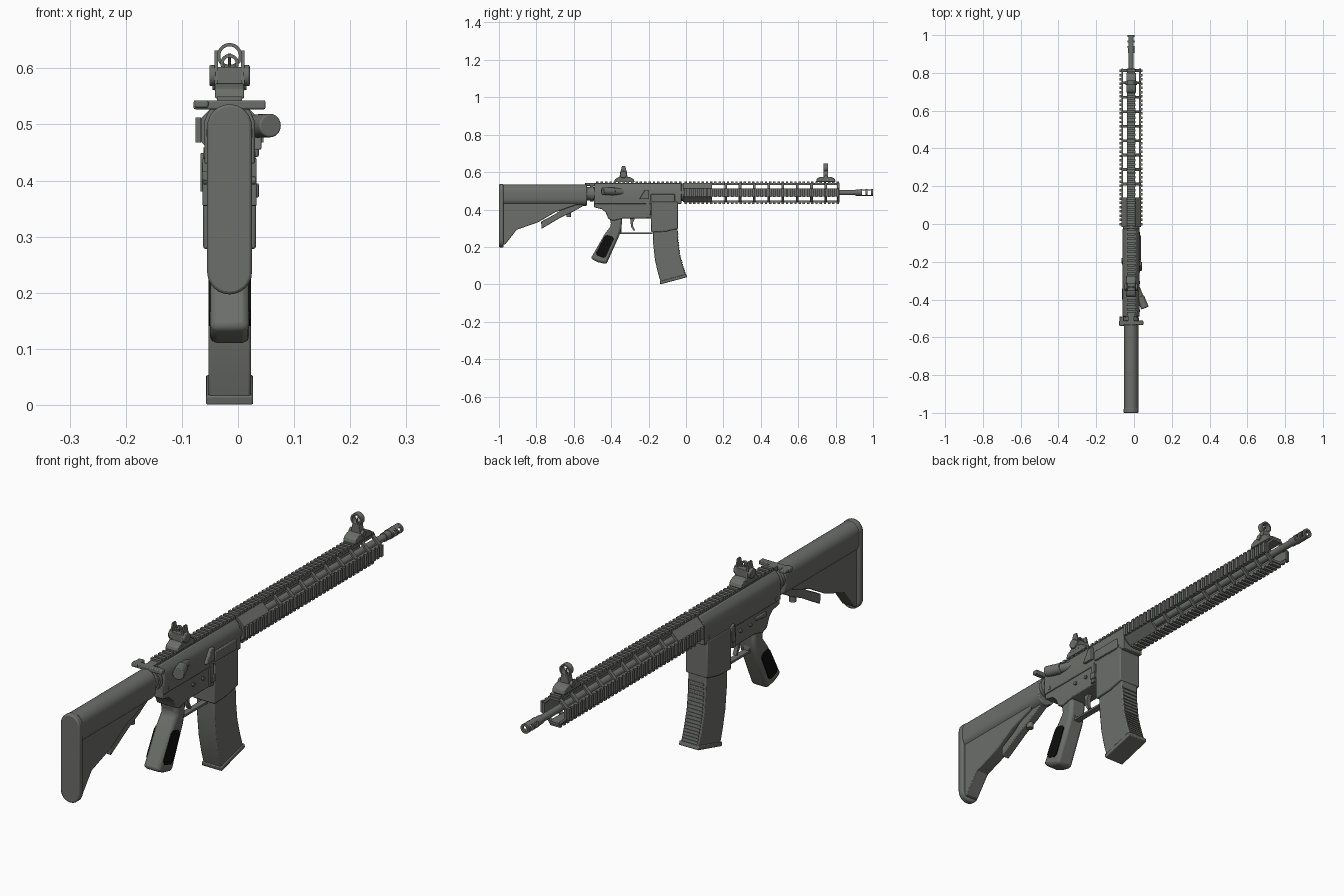
import bpy, bmesh, math
from mathutils import Matrix, Vector

CX, ZC = -0.015, 0.49          # centre line of the barrel


def material(name, c):
    m = bpy.data.materials.new(name)
    m.diffuse_color = (*c, 1)
    return m


GREY = material("gunmetal grey", (0.15, 0.157, 0.145))
BLACK = material("grip black", (0.004, 0.004, 0.004))


def finish(name, bm, mat=GREY, bevel=0):
    bmesh.ops.recalc_face_normals(bm, faces=bm.faces)
    me = bpy.data.meshes.new(name)
    bm.to_mesh(me)
    bm.free()
    me.materials.append(mat)
    ob = bpy.data.objects.new(name, me)
    bpy.context.collection.objects.link(ob)
    if bevel:
        b = ob.modifiers.new("bevel", 'BEVEL')
        b.width, b.segments, b.limit_method = bevel, 2, 'ANGLE'
        b.angle_limit = math.radians(40)
    return ob


def extrude(bm, pts, step):
    """Flat polygon of 3D points swept along a vector."""
    f = bm.faces.new([bm.verts.new(p) for p in pts])
    r = bmesh.ops.extrude_face_region(bm, geom=[f])
    bmesh.ops.translate(bm, vec=step, verts=[v for v in r['geom'] if isinstance(v, bmesh.types.BMVert)])


def side(name, pts, hw, bevel=0, mat=GREY, x=0):
    """Side profile (y, z) with half width hw, x measured from the centre line."""
    bm = bmesh.new()
    extrude(bm, [(CX + x - hw, y, z) for y, z in pts], (2 * hw, 0, 0))
    return finish(name, bm, mat, bevel)


def along(name, pts, y0, y1, bevel=0):
    """Cross-section (x, z) swept along y."""
    bm = bmesh.new()
    extrude(bm, [(CX + x, y0, z) for x, z in pts], (0, y1 - y0, 0))
    return finish(name, bm, GREY, bevel)


def add_box(bm, x0, x1, y0, y1, z0, z1):
    extrude(bm, [(x0, y0, z0), (x1, y0, z0), (x1, y0, z1), (x0, y0, z1)], (0, y1 - y0, 0))


def box(name, x0, x1, y0, y1, z0, z1, bevel=0, mat=GREY):
    bm = bmesh.new()
    add_box(bm, CX + x0, CX + x1, y0, y1, z0, z1)
    return finish(name, bm, mat, bevel)


def cyl(name, a, b, r, n=24, bevel=0):
    a, b = Vector(a), Vector(b)
    bm = bmesh.new()
    q = (b - a).to_track_quat('Z', 'Y').to_matrix().to_4x4()
    bmesh.ops.create_cone(bm, cap_ends=True, segments=n, radius1=r, radius2=r, depth=(b - a).length,
                          matrix=Matrix.Translation((a + b) / 2) @ q)
    return finish(name, bm, GREY, bevel)


def ring(name, n, ro, ri, y0, y1, zc=ZC, turn=0.0):
    """Hollow ring around the y direction."""
    bm = bmesh.new()
    loops = []
    for r, y in ((ro, y0), (ro, y1), (ri, y1), (ri, y0)):
        loops.append([bm.verts.new((CX + r * math.cos(turn + i * math.tau / n), y,
                                    zc + r * math.sin(turn + i * math.tau / n))) for i in range(n)])
    for k in range(4):
        a, b = loops[k], loops[(k + 1) % 4]
        for i in range(n):
            j = (i + 1) % n
            bm.faces.new((a[i], a[j], b[j], b[i]))
    return finish(name, bm)


def capsule(r, z0, z1, n=12):
    top = [(r * math.cos(i * math.pi / n), z1 - r + r * math.sin(i * math.pi / n)) for i in range(n + 1)]
    return top + [(-x, z0 + r - (z - z1 + r)) for x, z in top]


def rail(name, y0, y1, quarter, r0, r1, hw=0.022, pitch=0.0228):
    """Toothed accessory rail, turned by quarter turns about the barrel."""
    bm = bmesh.new()
    add_box(bm, -hw + 0.001, hw - 0.001, y0, y1, r0, r1 - 0.009)
    n = round((y1 - y0) / pitch)
    p = (y1 - y0) / n
    for i in range(n):
        y = y0 + (i + 0.22) * p
        add_box(bm, -hw, hw, y, y + p * 0.56, r1 - 0.0095, r1)
    bmesh.ops.transform(bm, verts=bm.verts,
                        matrix=Matrix.Translation((CX, 0, ZC)) @ Matrix.Rotation(quarter * math.pi / 2, 4, 'Y'))
    return finish(name, bm)


# Stock: tube, web, butt pad, adjusting lever
along("stock_tube", capsule(0.038, 0.42, 0.534), -0.985, -0.53, 0.004)
along("butt_pad", capsule(0.04, 0.197, 0.536), -1.0, -0.975, 0.005)
side("stock_web", [(-0.98, 0.46), (-0.98, 0.21), (-0.965, 0.215), (-0.905, 0.292), (-0.79, 0.332),
                   (-0.70, 0.385), (-0.60, 0.42), (-0.56, 0.46)], 0.028, 0.004)
side("stock_lever", [(-0.775, 0.335), (-0.772, 0.297), (-0.67, 0.357), (-0.60, 0.39), (-0.53, 0.43),
                     (-0.55, 0.44), (-0.64, 0.42), (-0.70, 0.375)], 0.016, 0.003)
cyl("lever_pin", (CX, -0.627, 0.36), (CX, -0.627, 0.43), 0.013)
cyl("buffer_tube", (CX, -0.56, 0.485), (CX, -0.48, 0.485), 0.036, 32)
cyl("castle_nut", (CX, -0.512, 0.485), (CX, -0.495, 0.485), 0.042, 16)

# Upper receiver with its top rail
along("upper_receiver", [(-0.045, 0.43), (0.045, 0.43), (0.045, 0.505), (0.038, 0.522), (0.024, 0.538),
                         (-0.024, 0.538), (-0.038, 0.522), (-0.045, 0.505)], -0.49, -0.025, 0.003)
rail("receiver_rail", -0.485, -0.02, 0, 0.04, 0.06)
box("dust_cover", 0.03, 0.052, -0.19, -0.06, 0.442, 0.482, 0.003)
side("case_deflector", [(-0.25, 0.455), (-0.2, 0.455), (-0.2, 0.505), (-0.22, 0.505)], 0.012, 0.003, x=0.045)
cyl("forward_assist_housing", (CX + 0.025, -0.33, 0.495), (CX + 0.055, -0.405, 0.497), 0.018)
cyl("forward_assist_button", (CX + 0.048, -0.385, 0.497), (CX + 0.073, -0.445, 0.498), 0.021, 24, 0.003)

# Charging handle
box("charging_handle", -0.064, 0.064, -0.535, -0.512, 0.527, 0.543, 0.003)
box("charging_handle_shaft", -0.016, 0.016, -0.52, -0.47, 0.525, 0.543)
side("charging_latch", [(-0.54, 0.53), (-0.49, 0.53), (-0.49, 0.543), (-0.54, 0.543)], 0.012, 0.003, x=-0.05)

# Lower receiver and magazine well
side("lower_receiver", [(-0.492, 0.46), (-0.492, 0.412), (-0.45, 0.402), (-0.43, 0.385), (-0.415, 0.35),
                        (-0.39, 0.34), (-0.34, 0.352), (-0.17, 0.352), (-0.06, 0.36), (-0.04, 0.46)], 0.04, 0.003)
side("magazine_well", [(-0.188, 0.44), (-0.186, 0.278), (-0.11, 0.282), (-0.042, 0.298), (-0.042, 0.44)],
     0.047, 0.004)
for s, n in ((-1, "left"), (1, "right")):
    side("receiver_fence_" + n, [(-0.215, 0.355), (-0.195, 0.355), (-0.195, 0.44), (-0.215, 0.44)],
         0.006, 0.002, x=s * 0.042)
    for i, (y, z) in enumerate(((-0.31, 0.40), (-0.25, 0.40), (-0.46, 0.445), (-0.06, 0.452))):
        cyl(f"pin_{n}_{i}", (CX + s * 0.03, y, z), (CX + s * 0.0465, y, z), 0.007, 12)
side("magazine_release", [(-0.212, 0.37), (-0.188, 0.37), (-0.188, 0.395), (-0.212, 0.395)], 0.005, 0.002, x=0.047)
side("bolt_catch", [(-0.21, 0.38), (-0.185, 0.38), (-0.18, 0.44), (-0.2, 0.45)], 0.005, 0.002, x=-0.047)
side("safety_lever", [(-0.40, 0.40), (-0.34, 0.405), (-0.34, 0.417), (-0.40, 0.417)], 0.005, 0.002, x=-0.043)

# Trigger and guard
side("trigger_guard", [(-0.36, 0.35), (-0.358, 0.27), (-0.18, 0.27), (-0.18, 0.278), (-0.345, 0.278),
                       (-0.35, 0.35)], 0.012)
side("trigger", [(-0.30, 0.36), (-0.27, 0.36), (-0.283, 0.33), (-0.283, 0.31), (-0.272, 0.288),
                 (-0.28, 0.286), (-0.294, 0.308), (-0.296, 0.33)], 0.008)

# Grip with black side panels
side("grip", [(-0.41, 0.37), (-0.34, 0.37), (-0.345, 0.30), (-0.355, 0.265), (-0.425, 0.108),
              (-0.47, 0.118), (-0.51, 0.137), (-0.435, 0.268), (-0.40, 0.315)], 0.035, 0.012)
for s, n in ((-1, "left"), (1, "right")):
    side("grip_panel_" + n, [(-0.435, 0.256), (-0.424, 0.264), (-0.395, 0.257), (-0.385, 0.243),
                             (-0.428, 0.148), (-0.44, 0.141), (-0.475, 0.153), (-0.482, 0.168)],
         0.002, 0, BLACK, s * 0.036)

# Curved magazine with ridges on the front and a floor plate
rear = [(-0.178, 0.30), (-0.176, 0.22), (-0.166, 0.13), (-0.15, 0.06), (-0.135, 0.012)]
front = [(-0.045, 0.31), (-0.042, 0.23), (-0.034, 0.16), (-0.018, 0.10), (0.0, 0.046)]
side("magazine", rear + front[::-1], 0.038, 0.004)
for k in range(4):
    (ya, za), (yb, zb) = front[k], front[k + 1]
    for i in range(5):
        y, z = ya + (yb - ya) * (i + 0.5) / 5, za + (zb - za) * (i + 0.5) / 5
        if z < 0.28:
            side(f"magazine_ridge_{k}_{i}", [(y - 0.012, z - 0.008), (y + 0.004, z - 0.004),
                                             (y + 0.003, z + 0.003), (y - 0.012, z)], 0.032)
side("magazine_floor_plate", [(-0.141, 0.016), (-0.137, 0.0), (0.006, 0.038), (0.002, 0.054)], 0.042, 0.003)

# Handguard: rear octagon sleeve, ribs with open windows, four rails
AP = 1 / math.cos(math.pi / 8)
T8 = math.pi / 8
ring("handguard_sleeve", 8, 0.051 * AP, 0.04 * AP, -0.015, 0.14, turn=T8)
for i in range(9):
    y = 0.205 + i * 0.0765
    if y < 0.8:
        ring(f"handguard_rib_{i}", 8, 0.0505 * AP, 0.042 * AP, y, y + 0.014, turn=T8)
ring("handguard_end_rib", 8, 0.0505 * AP, 0.042 * AP, 0.806, 0.82, turn=T8)
for q, n in enumerate(("top", "right", "bottom", "left")):
    rail("handguard_rail_" + n, -0.012, 0.822, q, 0.042, 0.0605)
cyl("barrel_nut", (CX, -0.04, ZC), (CX, 0.03, ZC), 0.044, 24)

# Barrel and slotted muzzle device
cyl("barrel", (CX, -0.03, ZC), (CX, 0.935, ZC), 0.0135)
cyl("muzzle_collar", (CX, 0.905, ZC), (CX, 0.938, ZC), 0.0165)
for i, y in enumerate((0.932, 0.961, 0.99)):
    ring(f"muzzle_ring_{i}", 20, 0.0185, 0.01, y, y + 0.01)
for s, n in ((-1, "bottom"), (1, "top")):
    bar = [(0.0175 * math.cos(a), ZC + s * 0.0185 * math.sin(a)) for a in
           [math.radians(40 + 20 * k) for k in range(6)]]
    along("muzzle_bar_" + n, bar, 0.935, 0.998)

# Front sight: clamp base, tapered stem, hooded ring with post
side("front_sight_base", [(0.695, 0.548), (0.80, 0.548), (0.795, 0.565), (0.775, 0.575), (0.72, 0.575),
                          (0.70, 0.565)], 0.026, 0.003)
along("front_sight_stem", [(-0.022, 0.565), (0.022, 0.565), (0.014, 0.606), (-0.014, 0.606)], 0.735, 0.76, 0.002)
ring("front_sight_hood", 28, 0.0225, 0.0165, 0.736, 0.759, 0.6225)
cyl("front_sight_post", (CX, 0.747, 0.60), (CX, 0.747, 0.626), 0.003, 10)
cyl("front_sight_pivot", (CX - 0.03, 0.747, 0.572), (CX + 0.03, 0.747, 0.572), 0.011, 16)

# Rear sight: clamp base, side wings, aperture, knobs
side("rear_sight_base", [(-0.385, 0.546), (-0.275, 0.546), (-0.28, 0.562), (-0.30, 0.573), (-0.36, 0.573),
                         (-0.38, 0.562)], 0.026, 0.003)
box("rear_sight_body", -0.022, 0.022, -0.352, -0.315, 0.565, 0.602, 0.002)
for s, n in ((-1, "left"), (1, "right")):
    side("rear_sight_wing_" + n, [(-0.358, 0.56), (-0.31, 0.56), (-0.318, 0.605), (-0.325, 0.632),
                                  (-0.342, 0.632), (-0.35, 0.605)], 0.003, 0, x=s * 0.0235)
    cyl("rear_sight_knob_" + n, (CX + s * 0.024, -0.335, 0.587), (CX + s * 0.036, -0.335, 0.587), 0.019, 20, 0.003)
ring("rear_sight_aperture", 24, 0.0165, 0.0105, -0.34, -0.33, 0.609)
cyl("rear_sight_pin", (CX, -0.335, 0.595), (CX, -0.335, 0.624), 0.002, 8)

# Smooth shading with sharp edges kept
bpy.ops.object.select_all(action='SELECT')
bpy.context.view_layer.objects.active = bpy.context.scene.objects["barrel"]
bpy.ops.object.shade_smooth_by_angle(angle=math.radians(30))
